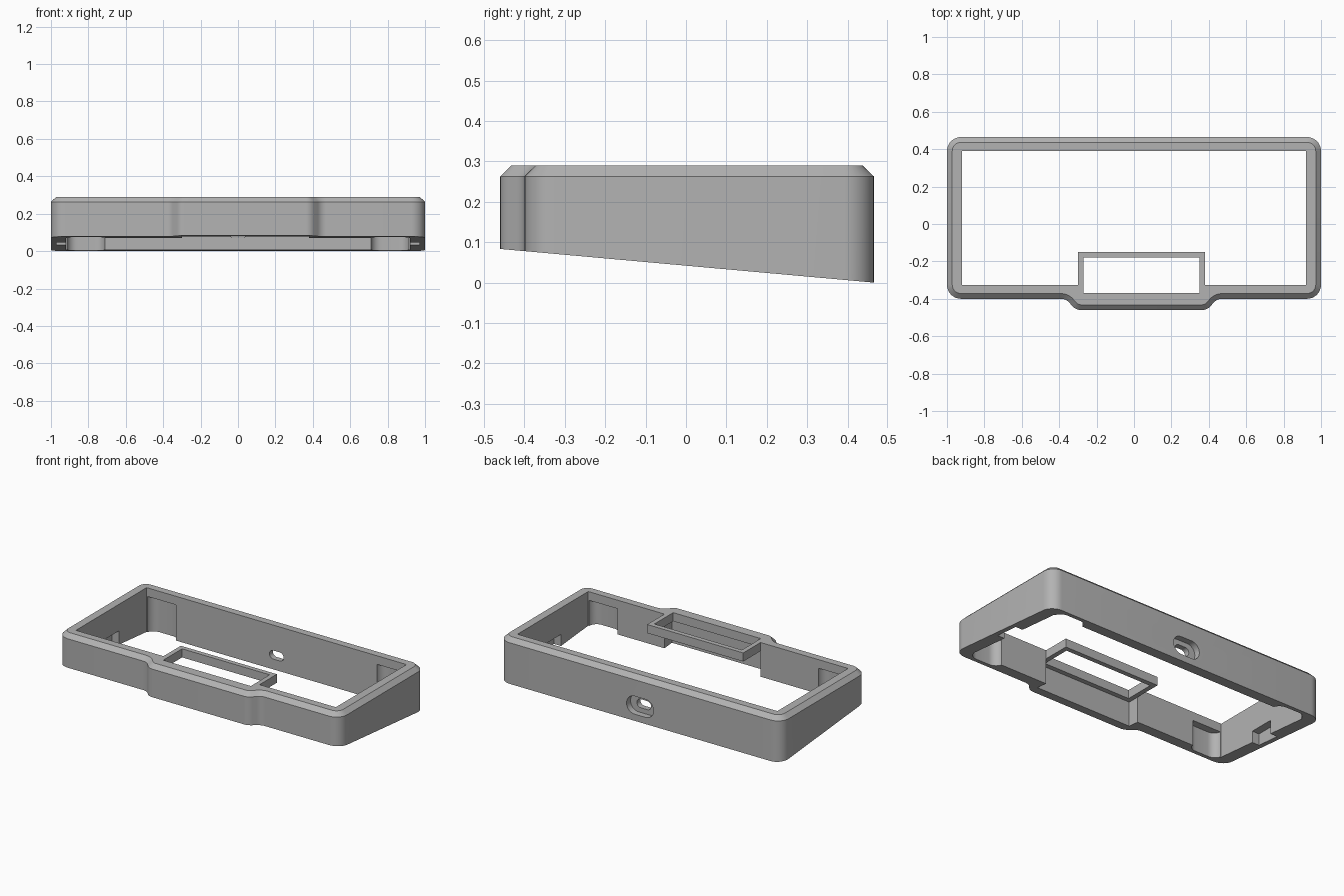
import bpy, bmesh, math
from mathutils import Vector

cube = bpy.data.objects.get("Cube")
if cube:
    bpy.data.objects.remove(cube, do_unlink=True)

TOP, SHOULDER, LEDGE, CHAMFER = 0.29, 0.263, 0.235, 0.028

grey = bpy.data.materials.new("plain_grey")
grey.use_nodes = True
colour = (0.45, 0.45, 0.45, 1)
grey.diffuse_color = colour
grey.node_tree.nodes["Principled BSDF"].inputs["Base Color"].default_value = colour


def slope(y):
    """Height of the tilted underside."""
    return 0.09 * (0.465 - y)


def fillet(corners, steps=8):
    """Round each (x, y, radius) corner of a closed polygon."""
    out = []
    for i, (x, y, r) in enumerate(corners):
        p = Vector((x, y))
        a = (Vector(corners[i - 1][:2]) - p).normalized()
        b = (Vector(corners[(i + 1) % len(corners)][:2]) - p).normalized()
        if r == 0:
            out.append(p)
            continue
        half = a.angle(b) / 2
        centre = p + (a + b).normalized() * (r / math.sin(half))
        start = p + a * (r / math.tan(half)) - centre
        end = p + b * (r / math.tan(half)) - centre
        sweep = start.angle_signed(end)
        for k in range(steps + 1):
            t = -sweep * k / steps
            out.append(centre + Vector((start.x * math.cos(t) - start.y * math.sin(t),
                                        start.x * math.sin(t) + start.y * math.cos(t))))
    return out


def inset(points, d):
    """Shift a counter-clockwise outline inwards."""
    out = []
    for i, p in enumerate(points):
        e1 = (p - points[i - 1]).normalized()
        e2 = (points[(i + 1) % len(points)] - p).normalized()
        n1, n2 = Vector((-e1.y, e1.x)), Vector((-e2.y, e2.x))
        out.append(p + (n1 + n2) * (d / (1 + n1.dot(n2))))
    return out


def loft(name, rings):
    """Skin stacked rings into a closed solid."""
    bm = bmesh.new()
    loops = [[bm.verts.new(v) for v in ring] for ring in rings]
    n = len(loops[0])
    for low, high in zip(loops, loops[1:]):
        for i in range(n):
            j = (i + 1) % n
            bm.faces.new((low[i], low[j], high[j], high[i]))
    bm.faces.new(loops[0][::-1])
    bm.faces.new(loops[-1])
    bmesh.ops.recalc_face_normals(bm, faces=bm.faces)
    mesh = bpy.data.meshes.new(name)
    bm.to_mesh(mesh)
    bm.free()
    mesh.materials.append(grey)
    ob = bpy.data.objects.new(name, mesh)
    bpy.context.collection.objects.link(ob)
    return ob


def prism(name, points, z0, z1):
    return loft(name, [[(p[0], p[1], z) for p in points] for z in (z0, z1)])


def box(name, x0, x1, y0, y1, z0, z1):
    return prism(name, [(x0, y0), (x1, y0), (x1, y1), (x0, y1)], z0, z1)


def slot(name, width, height, z, y0, y1):
    """Stadium-shaped cutter running along y."""
    w, h = width / 2, height / 2
    ring = fillet([(-w, z - h, h * 0.98), (w, z - h, h * 0.98),
                   (w, z + h, h * 0.98), (-w, z + h, h * 0.98)])
    return loft(name, [[(p.x, y, p.y) for p in ring] for y in (y0, y1)])


def combine(target, tool, operation="DIFFERENCE"):
    mod = target.modifiers.new("combine", "BOOLEAN")
    mod.operation, mod.object, mod.solver = operation, tool, "EXACT"
    bpy.ops.object.select_all(action="DESELECT")
    bpy.context.view_layer.objects.active = target
    target.select_set(True)
    bpy.ops.object.modifier_apply(modifier=mod.name)
    bpy.data.objects.remove(tool, do_unlink=True)


# Outer shell: rounded plan with a front bulge, tilted base, chamfered top
outline = fillet([(-1, -0.40, 0.075), (-0.365, -0.40, 0.06), (-0.31, -0.46, 0.06),
                  (0.39, -0.46, 0.06), (0.445, -0.40, 0.06), (1, -0.40, 0.075),
                  (1, 0.465, 0.075), (-1, 0.465, 0.075)])
frame = loft("case_frame", [
    [(p.x, p.y, slope(p.y)) for p in outline],
    [(p.x, p.y, SHOULDER) for p in outline],
    [(p.x, p.y, TOP) for p in inset(outline, CHAMFER)]])

# Main opening, then the small window bracket at the front
combine(frame, box("opening", -0.92, 0.92, -0.325, 0.39, -1, 1))
combine(frame, box("window_bracket", -0.30, 0.38, -0.36, -0.15, LEDGE, TOP), "UNION")
combine(frame, box("window", -0.27, 0.35, -0.37, -0.18, -1, 1))
combine(frame, box("window_pocket", -0.30, 0.38, -0.40, -0.10, -1, LEDGE))

# Rounded corner recesses and side notches, hidden under the top rim
for side in (-1, 1):
    for y_in, y_out in ((-0.28, -0.372), (0.34, 0.437)):
        pts = [(side * 0.71, y_in, 0), (side * 0.915, y_in, 0),
               (side * 0.915, y_out, 0.055), (side * 0.71, y_out, 0.055)]
        combine(frame, prism("corner_recess", fillet(pts), -1, LEDGE))
    x0, x1 = sorted((side * 0.90, side * 0.97))
    combine(frame, box("side_notch", x0, x1, -0.05, 0.11, -1, 0.12))

# Cable port in the back wall: wide outer recess and a narrow through slot
combine(frame, slot("port_recess", 0.19, 0.115, 0.10, 0.425, 0.6))
combine(frame, slot("port_slot", 0.10, 0.055, 0.10, 0.3, 0.6))

bpy.ops.object.select_all(action="DESELECT")
frame.select_set(True)
bpy.context.view_layer.objects.active = frame
bpy.ops.object.shade_smooth_by_angle(angle=math.radians(25))
